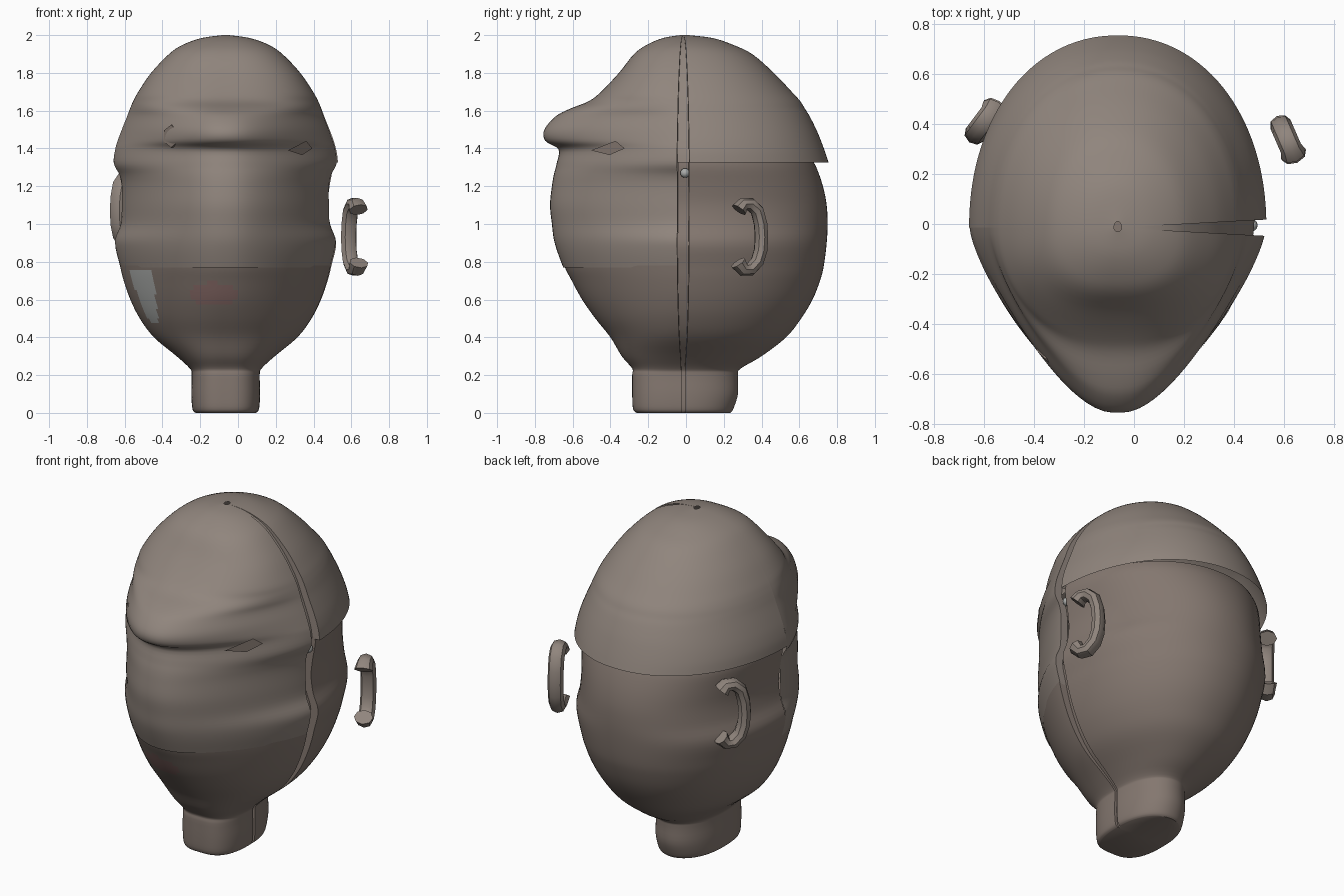
import bpy, bmesh
from math import sin, cos, pi, radians, hypot
from mathutils import Vector

if "Cube" in bpy.data.objects:
    bpy.data.objects.remove(bpy.data.objects["Cube"])

CX, CY, GAP = -0.065, -0.015, 0.055   # head axis and half angle of the side groove


def material(name, rgb):
    m = bpy.data.materials.new(name)
    m.diffuse_color = (*rgb, 1)
    m.use_nodes = True
    m.node_tree.nodes["Principled BSDF"].inputs["Base Color"].default_value = m.diffuse_color
    return m


SKIN = material("skin", (0.28, 0.235, 0.205))
DARK = material("dark_skin", (0.23, 0.185, 0.16))
LIPS = material("lip_tone", (0.27, 0.16, 0.15))
PALE = material("pale_patch", (0.40, 0.41, 0.40))


def smooth_rings(rings, steps=4):
    """Catmull-Rom interpolation of (z, half width, front, back, front exponent)."""
    out = []
    for i in range(len(rings) - 1):
        a, b, c, d = (rings[max(0, min(len(rings) - 1, i + k))] for k in (-1, 0, 1, 2))
        for s in range(steps):
            t = s / steps
            out.append([0.5 * (2 * q + (r - p) * t + (2 * p - 5 * q + 4 * r - u) * t * t
                               + (3 * q - p - 3 * r + u) * t ** 3)
                        for p, q, r, u in zip(a, b, c, d)])
    return out + [list(rings[-1])]


def point(ring, a, scale):
    z, hw, front, back, pf = ring
    s, c = sin(a), cos(a)
    p, depth, e = (pf, front + CY, .1) if s < 0 else (2.1, back - CY, 0)
    ce = (hypot(c, e) - e) / (hypot(1, e) - e)      # rounds the front tip
    r = scale * (abs(ce / hw) ** p + abs(s / depth) ** p) ** (-1 / p)
    return (CX + r * c, CY + r * s, z)


def finish(name, bm, mats):
    bmesh.ops.recalc_face_normals(bm, faces=bm.faces)
    me = bpy.data.meshes.new(name)
    bm.to_mesh(me)
    bm.free()
    ob = bpy.data.objects.new(name, me)
    bpy.context.collection.objects.link(ob)
    for m in mats:
        me.materials.append(m)
    bpy.ops.object.select_all(action='DESELECT')
    ob.select_set(True)
    bpy.context.view_layer.objects.active = ob
    bpy.ops.object.shade_smooth_by_angle(angle=radians(40))
    return ob


def loft(name, rings, cols, mats, keep=None, paint=None, fill_end=False):
    bm = bmesh.new()
    grid = [[bm.verts.new(point(r, a, s)) for a, s in cols] for r in rings]
    for i in range(len(grid) - 1):
        for j in range(len(cols) - 1):
            f_pts = (grid[i][j], grid[i][j + 1], grid[i + 1][j + 1], grid[i + 1][j])
            mid = sum((v.co for v in f_pts), Vector()) / 4
            if keep and not keep(mid, (cols[j][0] + cols[j + 1][0]) / 2):
                continue
            f = bm.faces.new(f_pts)
            if paint:
                f.material_index = paint(mid)
    if fill_end:
        bm.faces.new(grid[-1])
    bmesh.ops.delete(bm, geom=[v for v in bm.verts if not v.link_faces], context='VERTS')
    return finish(name, bm, mats)


def arc(a0, a1, n):
    return [(a0 + (a1 - a0) * i / n, 1) for i in range(n + 1)]


floor = [(-GAP, 0.92), (GAP, 0.92)]
front_cols = arc(pi, 2 * pi - GAP, 64) + [(2 * pi - GAP, 0.92)]
rear_cols = floor + arc(GAP, pi, 64)
full_cols = rear_cols + front_cols[1:]

# Skull cap rings, shared by the front and rear shells
cap = [(2.0, .015, .03, .01, 2), (1.985, .125, .12, .14, 2.1), (1.95, .225, .205, .245, 2.2),
       (1.9, .3, .275, .35, 2.3), (1.8, .395, .355, .465, 2.3), (1.7, .463, .45, .56, 2.1),
       (1.65, .49, .515, .605, 1.85), (1.61, .507, .615, .63, 1.6), (1.57, .522, .69, .655, 1.42),
       (1.5, .55, .75, .69, 1.36), (1.44, .572, .745, .715, 1.35)]
# Face below the brow
face = [(1.395, .585, .675, .73, 1.4), (1.32, .592, .685, .75, 1.42), (1.26, .562, .70, .75, 1.45),
        (1.2, .55, .71, .75, 1.45), (1.1, .55, .72, .75, 1.45), (1.0, .555, .71, .75, 1.45),
        (.92, .585, .70, .75, 1.43), (.85, .577, .68, .75, 1.45), (.77, .555, .65, .73, 1.47)]
loft("front_shell", smooth_rings(cap + face), front_cols, [SKIN])

# Rear cap, open at the rim
rear = smooth_rings(cap + [(1.38, .588, .7, .737, 1.4), (1.325, .595, .7, .755, 1.4)])
loft("rear_cap", rear, rear_cols, [SKIN])

# Lower head: rear shell, jaw and neck
body = [(1.36, .56, .69, .655, 1.4), (1.3, .567, .69, .69, 1.4), (1.2, .55, .70, .725, 1.42),
        (1.1, .54, .70, .745, 1.42), (1.0, .553, .69, .75, 1.42), (.9, .585, .68, .745, 1.45),
        (.78, .56, .645, .73, 1.47), (.7, .54, .605, .71, 1.5), (.6, .505, .55, .67, 1.55),
        (.5, .455, .48, .61, 1.65), (.4, .38, .40, .53, 1.8), (.3, .26, .34, .40, 2.1),
        (.235, .19, .285, .29, 2.4), (.2, .18, .285, .275, 2.5), (.1, .182, .285, .275, 2.5),
        (.02, .176, .28, .25, 2.5), (0, .16, .26, .235, 2.5)]


def jaw_paint(p):
    if p.y < -0.3 and ((p.x + .13) / .13) ** 2 + ((p.z - .63) / .06) ** 2 < 1:
        return 1
    if -.45 < p.y < -.17 and p.x < -.43 + .1 * (.55 - p.z) and .48 < p.z < .76:
        return 2
    return 0


loft("lower_head", smooth_rings(body), full_cols, [DARK, LIPS, PALE],
     keep=lambda p, a: p.z < .78 or a < pi, paint=jaw_paint, fill_end=True)


# C-shaped ears with flared tips
def ear(name, base, direction, z0):
    path = [(.125, .145), (.10, .175), (.06, .175), (.02, .14), (0, .07), (-.005, 0),
            (0, -.07), (.02, -.13), (.06, -.17), (.10, -.172), (.13, -.135)]
    d = Vector(direction).normalized()
    side = Vector((-d.y, d.x, 0))
    bm = bmesh.new()
    prev = None
    for i, (s, z) in enumerate(path):
        a, b = path[max(i - 1, 0)], path[min(i + 1, len(path) - 1)]
        t = (d * (b[0] - a[0]) + Vector((0, 0, b[1] - a[1]))).normalized()
        n = t.cross(side)
        c = Vector((*base, z0 + z)) + d * s
        flare = 1.2 if i in (0, len(path) - 1) else 1
        ring = [bm.verts.new(c + (side * .044 * cos(k * pi / 4)
                                  + n * .036 * sin(k * pi / 4)) * flare) for k in range(8)]
        if prev:
            for k in range(8):
                bm.faces.new((prev[k], prev[(k + 1) % 8], ring[(k + 1) % 8], ring[k]))
        if i in (0, len(path) - 1):
            bm.faces.new(ring)
        prev = ring
    finish(name, bm, [SKIN])


ear("right_ear", (.588, .395), (.4, -.92, 0), .93)
ear("left_ear", (-.635, .36), (.6, .8, 0), 1.07)

# Faceted nub on the brow and small bead in the groove
bm = bmesh.new()
bmesh.ops.create_cone(bm, cap_ends=True, segments=6, radius1=.068, radius2=.06, depth=.1)
nub = finish("brow_nub", bm, [DARK])
nub.location = (-.32, -.505, 1.465)
nub.rotation_euler = (radians(90), 0, radians(-45))
bm = bmesh.new()
bmesh.ops.create_uvsphere(bm, u_segments=12, v_segments=8, radius=.025)
finish("groove_bead", bm, [PALE]).location = (.47, CY + .01, 1.27)

# Diamond-shaped flap at the end of the brow crease, laid on the surface
bm = bmesh.new()
bm.faces.new([bm.verts.new(point((z, .59, .71, .73, 1.38), radians(a), 1.01))
              for z, a in ((1.39, -56), (1.365, -44), (1.40, -34), (1.44, -40))])
finish("brow_flap", bm, [DARK])
